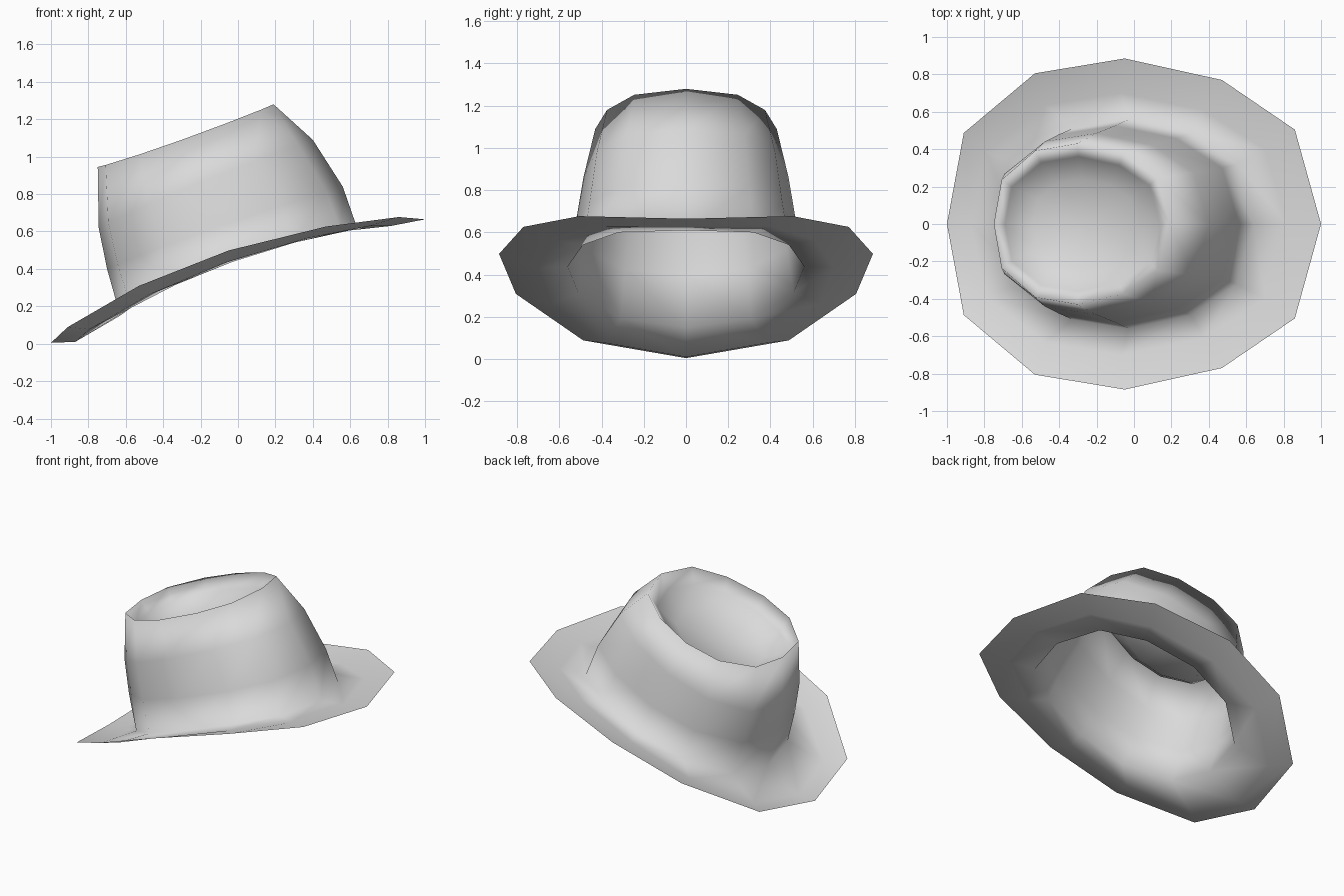
import bpy
import bmesh

# Remove the default cube
default_cube = bpy.data.objects.get("Cube")
if default_cube:
    bpy.data.objects.remove(default_cube, do_unlink=True)

# Single felt colour
felt = bpy.data.materials.new("light_grey_felt")
felt.use_nodes = True
grey = (0.7, 0.7, 0.7, 1.0)
felt.diffuse_color = grey
shader = next(n for n in felt.node_tree.nodes if n.type == "BSDF_PRINCIPLED")
shader.inputs["Base Color"].default_value = grey

# Shared twelve-sided outline: (lengthwise, sideways), one half then its mirror
half_outline = [(1, 0), (.86, .57), (.47, .87), (-.05, 1),
                (-.53, .91), (-.91, .55), (-1, 0)]
outline = half_outline + [(c, -s) for c, s in half_outline[-2:0:-1]]


def add_ring(bm, low_x, high_x, half_width, low_z, high_z, bow):
    """Tilted oval loop; bow lifts its two sides."""
    ring = []
    for c, s in outline:
        blend = (c + 1) / 2
        x = low_x + (high_x - low_x) * blend
        z = low_z + (high_z - low_z) * blend + bow * s * s
        ring.append(bm.verts.new((x, half_width * s, z)))
    return ring


def bridge(bm, outer, inner):
    """Join two loops with a band of quads facing up and outwards."""
    count = len(outer)
    for i in range(count):
        j = (i + 1) % count
        bm.faces.new((outer[i], outer[j], inner[j], inner[i]))


# Loops from the brim edge up the crown and down into the top crease
sections = [
    (-1.0, 1.0, .885, .005, .665, .18),    # brim edge
    (-.87, .82, .70, .01, .63, .13),       # brim middle
    (-.63, .64, .56, .15, .61, .07),       # crown base
    (-.70, .56, .525, .40, .84, .02),      # crown lower wall
    (-.745, .40, .485, .62, 1.09, .02),    # crown upper wall
    (-.75, .19, .43, .945, 1.28, -.015),   # top rim
    (-.69, .14, .36, .87, 1.18, -.01),     # crease wall
    (-.54, .02, .24, .82, 1.05, -.01),     # crease floor
]

bm = bmesh.new()
rings = [add_ring(bm, *section) for section in sections]
for outer, inner in zip(rings, rings[1:]):
    bridge(bm, outer, inner)

# Close the crease floor with a fan
floor_ring = rings[-1]
centre = bm.verts.new((-.26, 0, .92))
for i, vert in enumerate(floor_ring):
    bm.faces.new((vert, floor_ring[(i + 1) % len(floor_ring)], centre))

for face in bm.faces:
    face.smooth = True

mesh = bpy.data.meshes.new("hat")
bm.to_mesh(mesh)
bm.free()
mesh.materials.append(felt)
hat = bpy.data.objects.new("hat", mesh)
bpy.context.collection.objects.link(hat)
